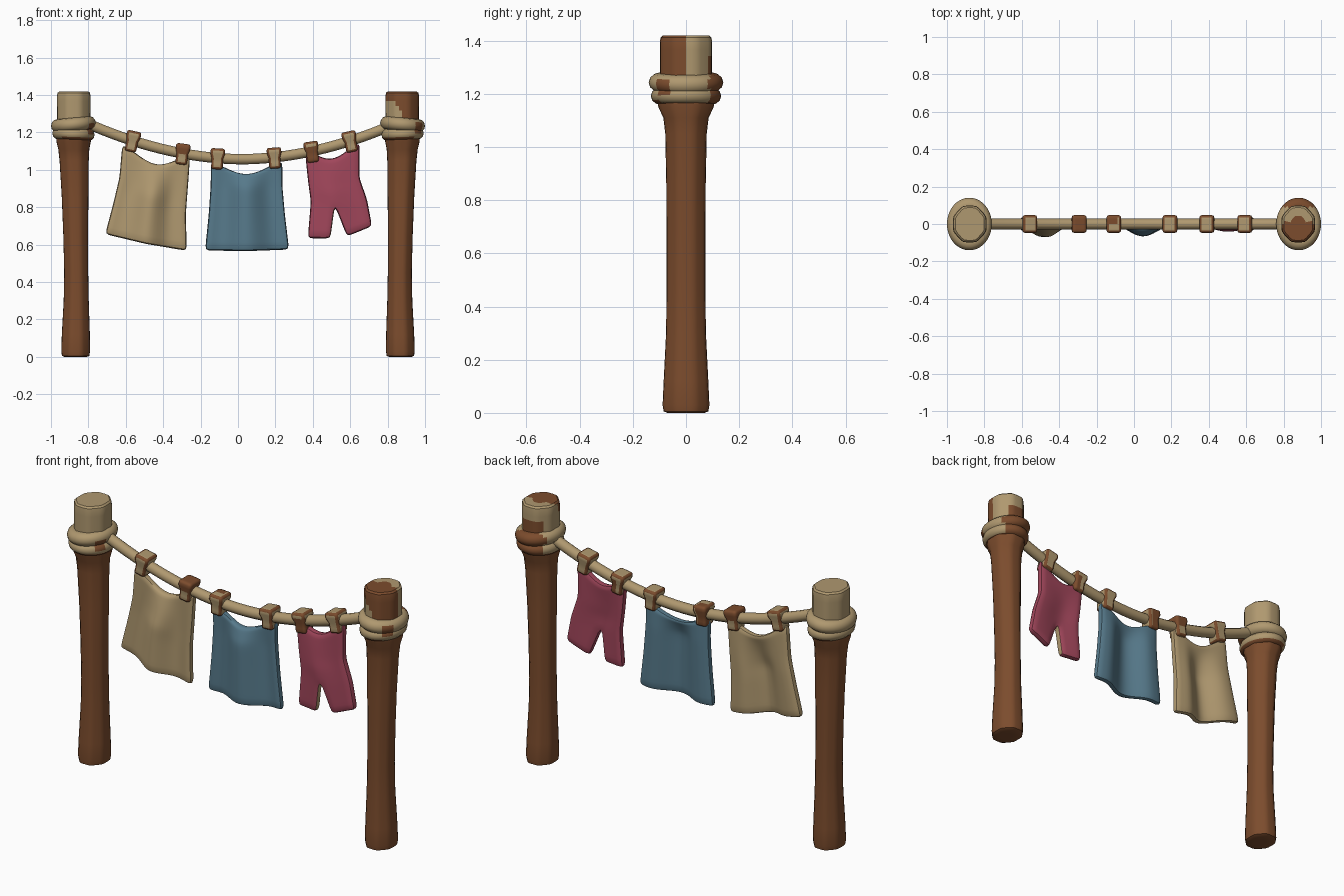
import bpy, bmesh, math
from mathutils import Vector, Matrix

if "Cube" in bpy.data.objects:
    bpy.data.objects.remove(bpy.data.objects["Cube"])

PALETTE = {"wood_brown": (0.20, 0.072, 0.026), "rope_tan": (0.43, 0.315, 0.16),
           "cloth_blue": (0.095, 0.195, 0.26), "cloth_pink": (0.36, 0.062, 0.105)}
MATS = []
for name, col in PALETTE.items():
    m = bpy.data.materials.new(name)
    m.diffuse_color = (*col, 1)
    m.use_nodes = True
    m.node_tree.nodes["Principled BSDF"].inputs["Base Color"].default_value = m.diffuse_color
    MATS.append(m)
BROWN, TAN, BLUE, PINK = range(4)


def finish(name, bm, rule=None, subsurf=0, angle=35):
    """Turn a bmesh into a named, coloured, smooth object."""
    bmesh.ops.recalc_face_normals(bm, faces=bm.faces)
    if rule:
        for f in bm.faces:
            f.material_index = rule(f.calc_center_median(), f.normal)
    me = bpy.data.meshes.new(name)
    bm.to_mesh(me)
    bm.free()
    for m in MATS:
        me.materials.append(m)
    ob = bpy.data.objects.new(name, me)
    bpy.context.collection.objects.link(ob)
    bpy.context.view_layer.objects.active = ob
    ob.select_set(True)
    bpy.ops.object.shade_smooth_by_angle(angle=math.radians(angle))
    ob.select_set(False)
    if subsurf:
        mod = ob.modifiers.new("soft", 'SUBSURF')
        mod.levels = mod.render_levels = subsurf
    return ob


def loft(profile, sides=32):
    """Rounded octagonal column through (centre x, rx, ry, z) sections."""
    bm = bmesh.new()
    rings = []
    for cx, rx, ry, z in profile:
        ring = []
        for i in range(sides):
            a = 2 * math.pi * i / sides
            d = (a + math.pi / 8) % (math.pi / 4) - math.pi / 8
            r = min(1 / math.cos(d), 1.05)
            ring.append(bm.verts.new((cx + rx * r * math.cos(a), ry * r * math.sin(a), z)))
        rings.append(ring)
    for a, b in zip(rings, rings[1:]):
        for i in range(sides):
            j = (i + 1) % sides
            bm.faces.new((a[i], a[j], b[j], b[i]))
    # gridded ends so that paint patches can split them
    for ring in (rings[0], rings[-1]):
        c = sum((v.co for v in ring), Vector()) / sides
        inner = [bm.verts.new(c.lerp(v.co, 0.5)) for v in ring]
        for i in range(sides):
            j = (i + 1) % sides
            bm.faces.new((ring[i], ring[j], inner[j], inner[i]))
        bm.faces.new(inner)
    return bm


def coil(cx, z, major, minor, tilt):
    """Squashed torus tied round a post."""
    bm = bmesh.new()
    n, k = 40, 12
    g = []
    for i in range(n):
        a = 2 * math.pi * i / n
        row = []
        for j in range(k):
            b = 2 * math.pi * j / k
            r = major + minor * math.cos(b)
            row.append(bm.verts.new((cx + r * math.cos(a), r * 1.17 * math.sin(a),
                                     z + minor * 1.05 * math.sin(b) + tilt * math.cos(a))))
        g.append(row)
    for i in range(n):
        for j in range(k):
            i2, j2 = (i + 1) % n, (j + 1) % k
            bm.faces.new((g[i][j], g[i2][j], g[i2][j2], g[i][j2]))
    return bm


# Patchy paint on the right post's cap and rope coils
def right_cap_rule(c, n):
    x, y = c.x - 0.878, c.y
    a = math.degrees(math.atan2(y, x))
    if n.z > 0.7:
        return BROWN if y < 0.045 - abs(x) * 0.5 or y < -0.03 else TAN
    if y < -0.02:
        return TAN if x < 0 and c.z < 1.37 - max(0, x + 0.04) * 1.5 else BROWN
    if -30 < a < 0 or (60 < a < 135 and c.z < 1.34):
        return BROWN
    return TAN


def coil_rule(side):
    def rule(c, n):
        a = math.degrees(math.atan2(c.y, c.x - side * 0.88))
        if c.z < 1.172 or (side > 0 and c.y > 0.085):
            return BROWN
        lo, hi = (-50, -22) if side < 0 else (-62, -32)
        return BROWN if lo < a < hi and 1.195 < c.z < 1.255 else TAN
    return rule


# Posts, caps and coils on both sides
SHAFT = [(0.868, .060, .070, 0), (0.868, .073, .084, .006), (0.868, .077, .088, .03),
         (0.867, .075, .084, .12), (0.865, .067, .075, .30), (0.865, .064, .073, .45),
         (0.868, .066, .073, .65), (0.871, .071, .074, .85), (0.876, .078, .078, 1.05),
         (0.878, .083, .085, 1.11), (0.879, .092, .104, 1.15), (0.879, .092, .108, 1.18)]
for side, word in ((-1, "left"), (1, "right")):
    finish(word + "_post", loft([(side * x, rx, ry, z) for x, rx, ry, z in SHAFT]),
           lambda c, n: BROWN)
    cap = [(side * 0.878, .088 + .001 * i / 4, .098, 1.16 + .026 * i) for i in range(10)]
    cap += [(side * 0.878, .086, .096, 1.412), (side * 0.878, .077, .087, 1.42)]
    finish(word + "_post_cap", loft(cap), right_cap_rule if side > 0 else lambda c, n: TAN)
    finish(word + "_upper_coil", coil(side * 0.88, 1.243, .086, .034, -.008 * side), coil_rule(side))
    finish(word + "_lower_coil", coil(side * 0.88, 1.192, .082, .031, .004 * side), coil_rule(side))


# Sagging line
def line_z(x):
    return 1.057 + 0.275 * abs(x - 0.02) ** 1.9


cu = bpy.data.curves.new("rope_line", 'CURVE')
cu.dimensions = '3D'
cu.bevel_depth = 0.029
cu.bevel_resolution = 3
sp = cu.splines.new('POLY')
sp.points.add(32)
for i, p in enumerate(sp.points):
    x = -0.83 + 1.66 * i / 32
    p.co = (x, 0, line_z(x), 1)
rope = bpy.data.objects.new("rope_line", cu)
bpy.context.collection.objects.link(rope)
bpy.context.view_layer.objects.active = rope
rope.select_set(True)
bpy.ops.object.convert(target='MESH')
rope = bpy.context.object
rope.data.materials.clear()
rope.data.materials.append(MATS[TAN])
bpy.ops.object.shade_smooth()
rope.select_set(False)

# Pegs tied over the line, some with bare wood patches
PEGS = {-0.565: None, -0.298: lambda c: c.z > 0.0, -0.11: lambda c: c.y > 0 and c.x < 0.01,
        0.195: None, 0.395: lambda c: c.z < 0.03 and (c.y < 0 or c.x > 0), 0.60: None}
for k, (x, brown) in enumerate(PEGS.items()):
    bm = bmesh.new()
    bmesh.ops.create_cube(bm, size=1)
    bmesh.ops.subdivide_edges(bm, edges=bm.edges, cuts=3, use_grid_fill=True)
    for v in bm.verts:
        taper = 1 if v.co.z > 0 else 0.8
        v.co = Vector((v.co.x * .078 * taper, v.co.y * .094 * taper, v.co.z * .112))
    bmesh.ops.recalc_face_normals(bm, faces=bm.faces)
    for f in bm.faces:
        f.material_index = BROWN if brown and brown(f.calc_center_median()) else TAN
    sharp = [e for e in bm.edges if e.calc_face_angle(0) > 1]
    bmesh.ops.bevel(bm, geom=sharp, offset=.012, segments=2, profile=.5, affect='EDGES')
    slope = (line_z(x + .01) - line_z(x - .01)) / .02
    bm.transform(Matrix.Translation((x, 0, line_z(x) - 0.004))
                 @ Matrix.Rotation(-math.atan(slope) * 0.7, 4, 'Y'))
    finish(f"peg_{k + 1}", bm, angle=50)


def cloth(name, colour, rows, sag, fold, n=6, steps=4, thick=0.038, gap_rule=None):
    """Hanging cloth. Each row: left, gap left, gap right and right (x, z) points."""
    bm = bmesh.new()
    full = []
    for a, b in zip(rows, rows[1:]):
        full += [[Vector(p).lerp(Vector(q), s / steps) for p, q in zip(a, b)] for s in range(steps)]
    full.append([Vector(p) for p in rows[-1]])
    grid = []
    for r, (l, gl, gr, rt) in enumerate(full):
        v = r / (len(full) - 1)
        row = []
        for s, e in ((l, gl), (gr, rt)):
            for i in range(n + 1):
                p = s.lerp(e, i / n)
                t = (p.x - l.x) / (rt.x - l.x)
                z = p.y - sag * (1 - v) ** 3 * math.sin(math.pi * t) ** 1.6
                row.append(bm.verts.new((p.x, fold(t, v) - thick / 2, z)))
        grid.append(row)
    for r in range(len(grid) - 1):
        for i in range(2 * n + 1):
            if i != n:
                bm.faces.new((grid[r][i], grid[r][i + 1], grid[r + 1][i + 1], grid[r + 1][i]))
    bmesh.ops.remove_doubles(bm, verts=bm.verts, dist=0.0005)
    ret = bmesh.ops.extrude_face_region(bm, geom=bm.faces[:], use_keep_orig=True)
    back = [g for g in ret["geom"] if isinstance(g, bmesh.types.BMVert)]
    bmesh.ops.translate(bm, verts=back, vec=(0, thick, 0))
    return finish(name, bm, lambda c, nr: TAN if gap_rule and gap_rule(c, nr) else colour,
                  subsurf=1, angle=80)


def sheet_row(lx, lz, rx, rz, droop=0):
    mid = ((lx + rx) / 2, (lz + rz) / 2 - droop)
    return [(lx, lz), mid, mid, (rx, rz)]


def bump(t, centre, width):
    return math.exp(-((t - centre) / width) ** 2)


# Three pieces of laundry
cloth("tan_sheet", TAN,
      [sheet_row(-.620, 1.135, -.255, 1.075), sheet_row(-.635, .96, -.265, .93),
       sheet_row(-.668, .82, -.278, .76), sheet_row(-.712, .655, -.272, .565, .008)],
      .075, lambda t, v: min(1, v * 2) * (-.055 * bump(t, .5, .17) + .012 * bump(t, .78, .1)
                                          + .010 * bump(t, .15, .15)))
cloth("blue_sheet", BLUE,
      [sheet_row(-.147, 1.04, .238, 1.045), sheet_row(-.147, .92, .238, .92),
       sheet_row(-.158, .76, .252, .76), sheet_row(-.178, .567, .275, .572, .006)],
      .065, lambda t, v: min(1, v * 2 + .3) * (-.05 * bump(t, .5, .2) + .014 * bump(t, .2, .12)
                                               + .014 * bump(t, .82, .12)))
cloth("pink_trousers", PINK,
      [[(.357, 1.10), (.50, 1.125), (.50, 1.125), (.652, 1.15)],
       [(.372, .95), (.505, .95), (.505, .95), (.650, .96)],
       [(.388, .83), (.518, .805), (.518, .805), (.692, .84)],
       [(.372, .632), (.495, .632), (.582, .642), (.718, .698)]],
      .066, lambda t, v: -.028 * min(1, v * 2) * bump(t, .42, .25) * (1 - .4 * v), n=4, thick=.042,
      gap_rule=lambda c, nr: nr.x > .6 and .48 < c.x < .53 and .63 < c.z < .82)
